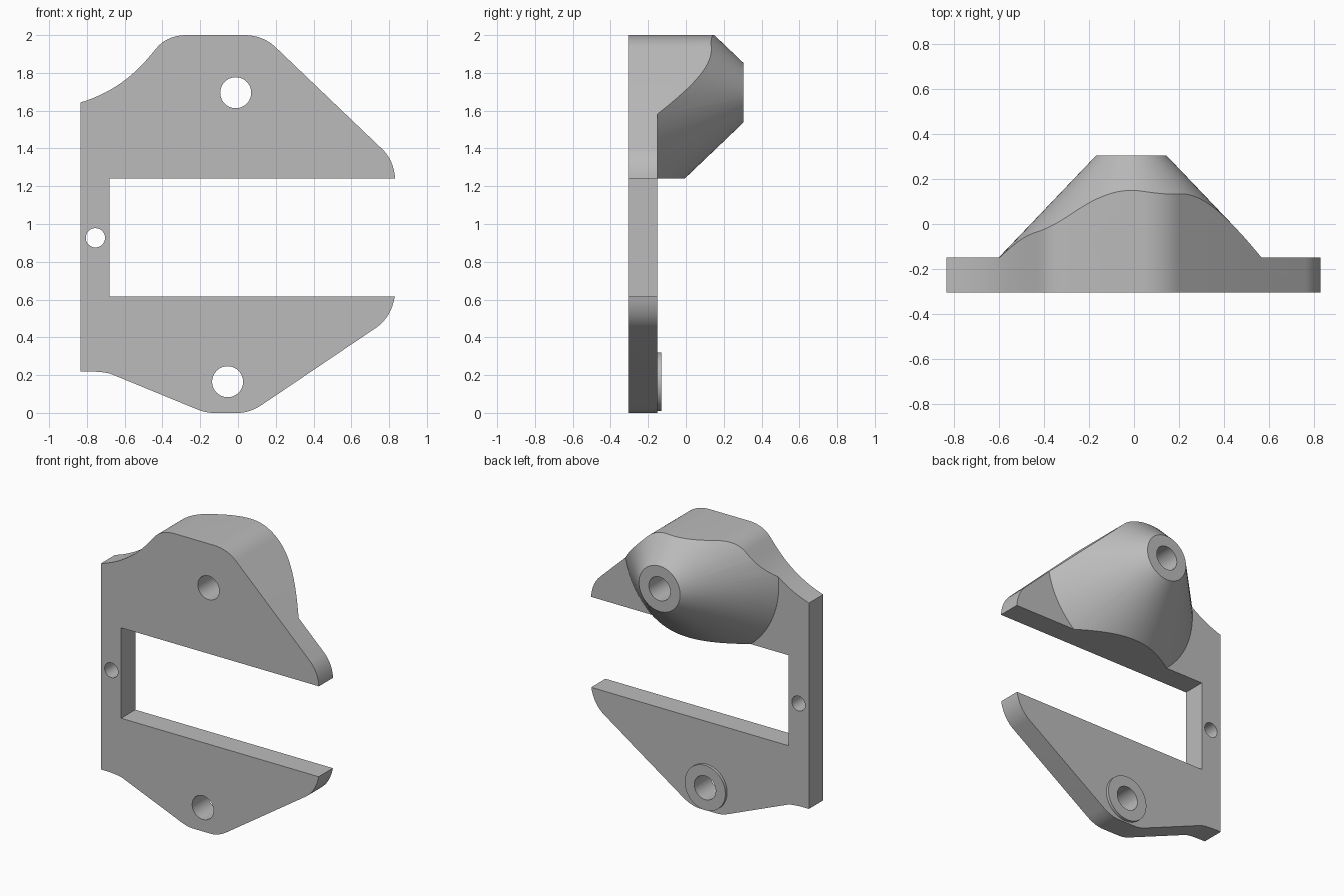
import bpy, bmesh, math
from mathutils import Matrix

cube = bpy.data.objects.get("Cube")
if cube:
    bpy.data.objects.remove(cube, do_unlink=True)

grey = bpy.data.materials.new("plain grey")
grey.use_nodes = True
GREY = (0.5, 0.5, 0.5, 1)
grey.diffuse_color = GREY
grey.node_tree.nodes["Principled BSDF"].inputs["Base Color"].default_value = GREY

FRONT, PLATE_BACK, BACK = -0.305, -0.15, 0.305
SLOPE = 0.955  # radius lost per unit of cone height


def make_object(name, bm):
    bmesh.ops.recalc_face_normals(bm, faces=bm.faces)
    mesh = bpy.data.meshes.new(name)
    bm.to_mesh(mesh)
    bm.free()
    mesh.materials.append(grey)
    obj = bpy.data.objects.new(name, mesh)
    bpy.context.collection.objects.link(obj)
    return obj


def bend(start, control, end, steps=12):
    """Rounded corner from start to end, steered by the control point."""
    return [tuple((1 - t) ** 2 * a + 2 * t * (1 - t) * b + t * t * c
                  for a, b, c in zip(start, control, end))
            for t in (i / steps for i in range(steps + 1))]


def prism(name, points, y0, y1):
    bm = bmesh.new()
    face = bm.faces.new([bm.verts.new((x, y0, z)) for x, z in points])
    grown = bmesh.ops.extrude_face_region(bm, geom=[face])["geom"]
    bmesh.ops.translate(bm, vec=(0, y1 - y0, 0),
                        verts=[v for v in grown if isinstance(v, bmesh.types.BMVert)])
    return make_object(name, bm)


def round_bar(name, x, z, y0, y1, r0, r1, sides=96):
    """Cylinder or cone along y."""
    bm = bmesh.new()
    place = Matrix.Translation((x, (y0 + y1) / 2, z)) @ Matrix.Rotation(-math.pi / 2, 4, "X")
    bmesh.ops.create_cone(bm, cap_ends=True, segments=sides, radius1=r0,
                          radius2=r1, depth=y1 - y0, matrix=place)
    return make_object(name, bm)


def combine(target, tool, operation):
    mod = target.modifiers.new(operation.lower(), "BOOLEAN")
    mod.operation, mod.solver, mod.object = operation, "EXACT", tool
    bpy.ops.object.select_all(action="DESELECT")
    bpy.context.view_layer.objects.active = target
    target.select_set(True)
    bpy.ops.object.modifier_apply(modifier=mod.name)
    bpy.data.objects.remove(tool, do_unlink=True)


# C-shaped outline, clockwise from the lower corner of the post
outline = [(-0.835, 0.22)]
outline += bend((-0.835, 1.643), (-0.617, 1.708), (-0.47, 1.885))
outline += bend((-0.43, 1.933), (-0.372, 2.0), (-0.27, 2.0))
outline += bend((0.03, 2.0), (0.132, 2.0), (0.2, 1.935))
outline += bend((0.765, 1.395), (0.825, 1.335), (0.832, 1.24))
outline += [(-0.68, 1.24), (-0.68, 0.615)]
outline += bend((0.83, 0.615), (0.81, 0.505), (0.73, 0.45))
outline += bend((0.13, 0.045), (0.063, 0.0), (0.0, 0.0))
outline += bend((-0.13, 0.0), (-0.171, 0.0), (-0.22, 0.02))
outline += bend((-0.67, 0.205), (-0.706, 0.22), (-0.83, 0.22))[:-1]

# Solid of plate, cone and boss, trimmed by the outline
bracket = prism("bracket", [(-1, -0.2), (1, -0.2), (1, 2.2), (-1, 2.2)], FRONT, PLATE_BACK)
cone_start = -0.24
cone_radius = 0.157 + SLOPE * (BACK - cone_start)
combine(bracket, round_bar("cone", -0.012, 1.695, cone_start, BACK, cone_radius, 0.157), "UNION")
combine(bracket, round_bar("boss", -0.055, 0.165, cone_start, -0.13, 0.155, 0.155), "UNION")
combine(bracket, prism("outline", outline, FRONT - 0.1, BACK + 0.1), "INTERSECT")

# Through holes
for x, z, radius in ((-0.012, 1.695, 0.082), (-0.055, 0.165, 0.082), (-0.755, 0.927, 0.051)):
    combine(bracket, round_bar("hole", x, z, FRONT - 0.1, BACK + 0.1, radius, radius, 48), "DIFFERENCE")

bpy.ops.object.shade_smooth_by_angle(angle=math.radians(25))
